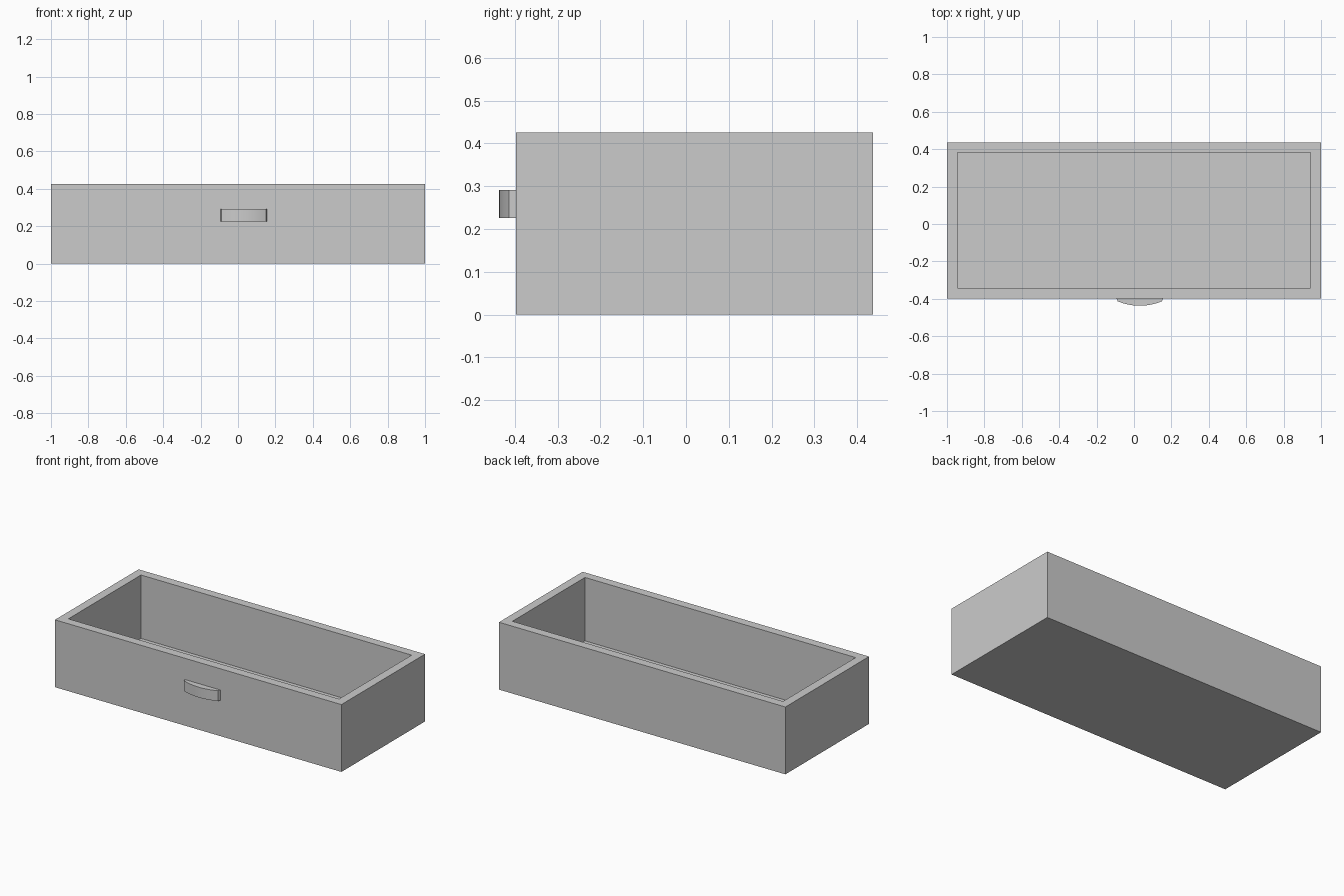
import bpy
import bmesh
import math

cube = bpy.data.objects.get("Cube")
if cube:
    bpy.data.objects.remove(cube, do_unlink=True)

grey = bpy.data.materials.new("plain grey")
grey.use_nodes = True
colour = (0.6, 0.6, 0.6, 1)
grey.diffuse_color = colour
grey.node_tree.nodes["Principled BSDF"].inputs["Base Color"].default_value = colour


def make_object(name, bm):
    bmesh.ops.recalc_face_normals(bm, faces=bm.faces)
    mesh = bpy.data.meshes.new(name)
    bm.to_mesh(mesh)
    bm.free()
    mesh.materials.append(grey)
    obj = bpy.data.objects.new(name, mesh)
    bpy.context.collection.objects.link(obj)
    return obj


def extrude_profile(bm, points, z, height):
    face = bm.faces.new([bm.verts.new((x, y, z)) for x, y in points])
    out = bmesh.ops.extrude_face_region(bm, geom=[face])
    verts = [g for g in out["geom"] if isinstance(g, bmesh.types.BMVert)]
    bmesh.ops.translate(bm, verts=verts, vec=(0, 0, height))


# Open drawer box: inset the top face, then sink it to the floor
front, back, height, wall, floor = -0.397, 0.437, 0.425, 0.055, 0.025
bm = bmesh.new()
extrude_profile(bm, [(-1, front), (1, front), (1, back), (-1, back)], 0, height)
top = max(bm.faces, key=lambda f: f.calc_center_median().z)
bmesh.ops.recalc_face_normals(bm, faces=bm.faces)
bmesh.ops.inset_region(bm, faces=[top], thickness=wall, use_even_offset=True)
out = bmesh.ops.extrude_discrete_faces(bm, faces=[top])
well = out["faces"][0]
rim_edges = [e for e in bm.edges if e.is_boundary and e not in well.edges[:]]
bmesh.ops.translate(bm, verts=well.verts[:], vec=(0, 0, floor - well.verts[0].co.z))
make_object("drawer_box", bm)

# Bowed pull: short slanted ends and a shallow arc
centre, half, bow_y, bow, steps = 0.031, 0.118, -0.413, 0.024, 16
radius = (half ** 2 + bow ** 2) / (2 * bow)
sweep = math.asin(half / radius)
profile = [(centre - half - 0.007, front)]
for i in range(steps + 1):
    a = sweep * (2 * i / steps - 1)
    profile.append((centre + radius * math.sin(a),
                    bow_y - bow + radius * (1 - math.cos(a))))
profile.append((centre + half + 0.007, front))
bm = bmesh.new()
extrude_profile(bm, profile, 0.226, 0.065)
pull = make_object("drawer_pull", bm)

# Smooth the arc, keep the corners sharp
bpy.ops.object.select_all(action="DESELECT")
pull.select_set(True)
bpy.context.view_layer.objects.active = pull
bpy.ops.object.shade_smooth_by_angle(angle=math.radians(30))
